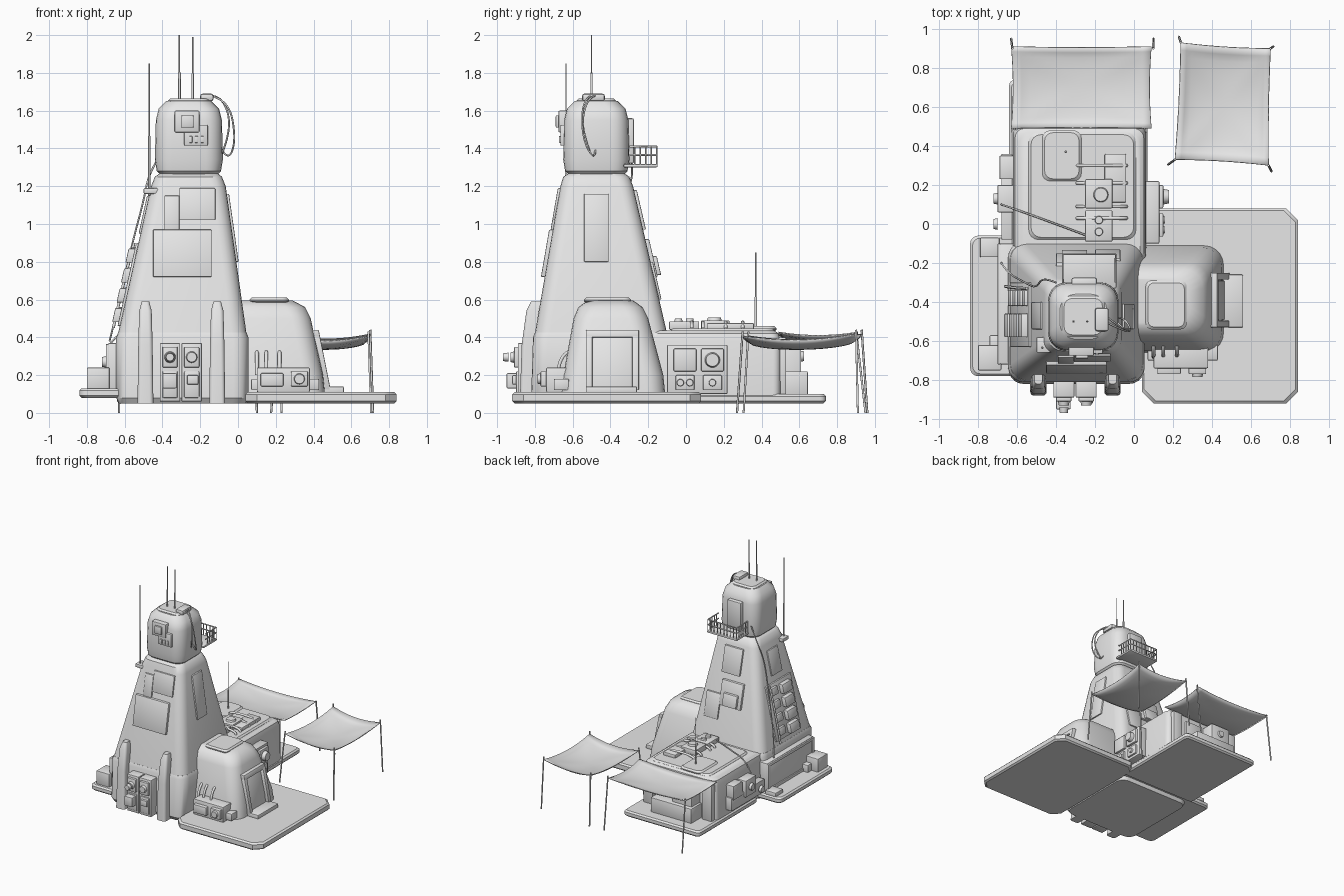
import bpy, bmesh, math
from mathutils import Vector

cube = bpy.data.objects.get("Cube")
if cube:
    bpy.data.objects.remove(cube, do_unlink=True)

grey = bpy.data.materials.new("plain_grey")
grey.use_nodes = True
grey.diffuse_color = (.8, .8, .8, 1)
grey.node_tree.nodes["Principled BSDF"].inputs["Base Color"].default_value = (.8, .8, .8, 1)


def finish(name, bm, angle=35):
    bmesh.ops.recalc_face_normals(bm, faces=bm.faces)
    mesh = bpy.data.meshes.new(name)
    bm.to_mesh(mesh)
    bm.free()
    mesh.materials.append(grey)
    mesh.shade_smooth()
    mesh.set_sharp_from_angle(angle=math.radians(angle))
    ob = bpy.data.objects.new(name, mesh)
    bpy.context.scene.collection.objects.link(ob)
    return ob


def hull(name, points, bevel=.006):
    """Convex block through the given corners, with bevelled edges."""
    bm = bmesh.new()
    for p in points:
        bm.verts.new(p)
    bmesh.ops.convex_hull(bm, input=bm.verts)
    bmesh.ops.dissolve_limit(bm, angle_limit=.03, verts=bm.verts, edges=bm.edges)
    if bevel:
        bmesh.ops.bevel(bm, geom=bm.edges[:], offset=bevel, segments=2, profile=.5,
                        affect='EDGES', clamp_overlap=True)
    return finish(name, bm)


def box(name, x0, x1, y0, y1, z0, z1, bevel=.006):
    return hull(name, [(x, y, z) for x in (x0, x1) for y in (y0, y1) for z in (z0, z1)], bevel)


def loft(name, sections, steps=5):
    """Skin through rounded rectangles (x0, x1, y0, y1, z, radius)."""
    bm = bmesh.new()
    rings = []
    for x0, x1, y0, y1, z, r in sections:
        ring = []
        for k, (cx, cy) in enumerate([(x1 - r, y1 - r), (x0 + r, y1 - r), (x0 + r, y0 + r), (x1 - r, y0 + r)]):
            for i in range(steps + 1):
                a = (k + i / steps) * math.pi / 2
                ring.append(bm.verts.new((cx + r * math.cos(a), cy + r * math.sin(a), z)))
        rings.append(ring)
    n = len(rings[0])
    for low, high in zip(rings, rings[1:]):
        for i in range(n):
            bm.faces.new((low[i], low[(i + 1) % n], high[(i + 1) % n], high[i]))
    bm.faces.new(rings[0][::-1])
    bm.faces.new(rings[-1])
    return finish(name, bm)


def slab(name, x0, x1, y0, y1, z0, z1, r, steps=4, e=.012):
    inner = (x0 + e, x1 - e, y0 + e, y1 - e)
    outer = (x0, x1, y0, y1)
    return loft(name, [inner + (z0, r), outer + (z0 + e, r), outer + (z1 - e, r), inner + (z1, r)], steps)


def panel(name, body, side, u0, u1, z0, z1, depth=.012, bevel=.005):
    """Plate lying on a sloping wall of a tapered body."""
    (low, zl), (high, zh) = body
    k = ("left", "right", "front", "back").index(side)
    out = -1 if k in (0, 2) else 1
    pts = []
    for z in (z0, z1):
        wall = low[k] + (high[k] - low[k]) * (z - zl) / (zh - zl)
        for d in (wall - out * .03, wall + out * depth):
            for u in (u0, u1):
                pts.append((d, u, z) if k < 2 else (u, d, z))
    return hull(name, pts, bevel)


def dial(name, x, y, z, axis, r=.03, depth=.02):
    bm = bmesh.new()
    bmesh.ops.create_cone(bm, cap_ends=True, segments=20, radius1=r, radius2=r * .85, depth=depth)
    ob = finish(name, bm)
    ob.rotation_euler = Vector(axis).to_track_quat('Z', 'Y').to_euler()
    ob.location = (x, y, z)


def tube(name, points, r=.005, smooth=True):
    cu = bpy.data.curves.new(name, 'CURVE')
    cu.dimensions = '3D'
    cu.bevel_depth = r
    cu.bevel_resolution = 1
    cu.use_fill_caps = True
    sp = cu.splines.new('NURBS' if smooth else 'POLY')
    sp.points.add(len(points) - 1)
    for p, co in zip(sp.points, points):
        p.co = (*co, 1)
    if smooth:
        sp.use_endpoint_u = True
        sp.order_u = 3
        sp.resolution_u = 6
    cu.materials.append(grey)
    bpy.context.scene.collection.objects.link(bpy.data.objects.new(name, cu))


def awning(name, corners, sag, pinch):
    """Hanging cloth between four corners, edges drawn inward."""
    a, b, c, d = map(Vector, corners)
    mid = (a + b + c + d) / 4
    n = 16
    bm = bmesh.new()
    grid = []
    for i in range(n + 1):
        for j in range(n + 1):
            u, v = i / n, j / n
            p = (a * (1 - u) + b * u) * (1 - v) + (d * (1 - u) + c * u) * v
            bu, bv = 4 * u * (1 - u), 4 * v * (1 - v)
            p.x += (mid.x - p.x) * pinch * bv
            p.y += (mid.y - p.y) * pinch * bu
            p.z -= sag * (.35 * max(bu, bv) + .65 * math.sqrt(bu * bv))
            grid.append(bm.verts.new(p))
    for i in range(n):
        for j in range(n):
            k = i * (n + 1) + j
            bm.faces.new((grid[k], grid[k + 1], grid[k + n + 2], grid[k + n + 1]))
    ob = finish(name, bm, 60)
    ob.modifiers.new("thickness", 'SOLIDIFY').thickness = .006


# Floor plates
slab("east_platform", .04, .84, -.92, .08, .05, .11, .06, 1)
slab("west_platform", -.84, -.55, -.78, -.06, .08, .13, .04)
slab("rear_platform", -.64, .07, -.05, .74, .05, .1, .03)

# Tower, head and annex shells
loft("tower_base", [(-.63, .04, -.8, -.1, .05, .07), (-.645, .055, -.82, -.09, .08, .08),
                    (-.645, .055, -.81, -.09, .4, .08), (-.635, .045, -.8, -.1, .425, .08)])
loft("tower_shaft", [(-.635, .045, -.8, -.1, .42, .08), (-.46, -.065, -.665, -.28, 1.2, .07),
                     (-.44, -.085, -.65, -.3, 1.25, .07), (-.41, -.11, -.62, -.33, 1.27, .06)])
loft("tower_head", [(-.4, -.12, -.61, -.34, 1.25, .06), (-.43, -.09, -.64, -.31, 1.28, .08),
                    (-.44, -.08, -.65, -.3, 1.34, .09), (-.435, -.085, -.645, -.305, 1.55, .09),
                    (-.42, -.1, -.63, -.32, 1.61, .09), (-.38, -.14, -.59, -.36, 1.65, .08)])
slab("head_cap", -.37, -.15, -.58, -.37, 1.64, 1.665, .04)
loft("annex_shell", [(-.08, .46, -.66, -.11, .1, .1), (-.08, .45, -.65, -.12, .2, .1),
                     (-.08, .385, -.595, -.2, .5, .1), (-.08, .355, -.57, -.23, .56, .1),
                     (-.08, .29, -.52, -.28, .595, .09)])
slab("annex_hatch", .06, .27, -.54, -.29, .58, .61, .03)
loft("rear_block", [(-.63, .065, -.2, .5, .08, .04), (-.62, .06, -.2, .5, .38, .04),
                    (-.61, .05, -.2, .49, .42, .05), (-.59, .03, -.2, .47, .435, .05)])

tower = (((-.635, .045, -.8, -.1), .42), ((-.46, -.065, -.665, -.28), 1.2))
annex = (((0, .455, -.655, -.115), .15), ((0, .385, -.595, -.2), .5))

# Tower cladding
panel("front_panel", tower, "front", -.45, -.14, .72, .97, .02)
panel("front_upper_panel", tower, "front", -.31, -.12, 1.02, 1.19)
panel("front_strip", tower, "front", -.39, -.31, .97, 1.15)
panel("east_panel", tower, "right", -.54, -.41, .8, 1.16)
panel("back_upper_panel", tower, "back", -.35, -.18, .97, 1.18, .015)
panel("back_middle_panel", tower, "back", -.4, -.2, .72, .92, .02)
panel("back_middle_hatch", tower, "back", -.37, -.24, .73, .83, .04)
panel("back_lower_panel", tower, "back", -.2, -.07, .6, .8)
panel("west_panel", tower, "left", -.63, -.3, .46, .9, .012)
panel("west_upper_panel", tower, "left", -.54, -.4, .95, 1.15, .01)
for i in range(4):
    z = .48 + i * .105
    panel("west_equipment", tower, "left", -.58, -.46, z, z + .075, .045)
    panel("west_small_equipment", tower, "left", -.42, -.34, z + .02, z + .08, .03)
tube("west_conduit", [(-.66, -.32, .45), (-.6, -.33, .72), (-.55, -.33, .9)], .008)

# Front buttresses and equipment cabinets
for x in (-.49, -.11):
    loft("front_buttress", [(x - .042, x + .042, -.88, -.7, .05, .02), (x - .038, x + .038, -.87, -.7, .36, .02),
                            (x - .033, x + .033, -.845, -.7, .54, .02), (x - .02, x + .02, -.82, -.7, .59, .015)])
for x in (-.36, -.245):
    box("front_cabinet", x - .054, x + .054, -.89, -.78, .06, .37)
    box("cabinet_upper_door", x - .04, x + .04, -.91, -.88, .24, .35)
    dial("cabinet_dial", x, -.92, .295, (0, -1, 0))
    box("cabinet_lower_door", x - .04, x + .04, -.9, -.88, .08, .22)
box("cabinet_pump", -.4, -.325, -.95, -.88, .13, .21)
dial("pump_nozzle", -.36, -.955, .295, (0, -1, 0), .024, .03)
box("cabinet_meter", -.27, -.21, -.92, -.88, .15, .2)

# Annex doorway and step
panel("door_lintel", annex, "right", -.53, -.25, .4, .44, .03)
panel("door_jamb", annex, "right", -.53, -.495, .12, .42, .03)
panel("door_jamb", annex, "right", -.285, -.25, .12, .42, .03)
panel("door_leaf", annex, "right", -.49, -.29, .13, .4, .008)
box("door_step", .42, .56, -.53, -.26, .1, .14)

# Equipment beside the annex
box("annex_pipe_bank", .07, .43, -.7, -.62, .12, .18)
box("annex_tank", .1, .38, -.74, -.6, .11, .24)
box("annex_meter", .12, .24, -.77, -.7, .14, .21)
box("annex_valve_box", .28, .37, -.77, -.7, .14, .22)
dial("annex_dial", .325, -.775, .18, (0, -1, 0))
for x in (.1, .15, .22):
    tube("annex_pipe", [(x, -.68, .2), (x, -.67, .32), (x, -.6, .33)], .01)

# Head instruments, door and balcony
box("head_sensor", -.335, -.205, -.675, -.6, 1.485, 1.6)
box("head_sensor_lens", -.3, -.235, -.69, -.67, 1.51, 1.575)
box("head_keypad", -.285, -.16, -.665, -.6, 1.415, 1.525)
for x in (-.25, -.22, -.19):
    box("keypad_slot", x - .008, x + .008, -.672, -.66, 1.43, 1.465, .002)
box("head_door", -.32, -.19, -.33, -.275, 1.32, 1.56, .01)
box("balcony_floor", -.37, -.09, -.33, -.15, 1.3, 1.318)
rail = [(-.365, -.3), (-.365, -.155), (-.095, -.155), (-.095, -.3)]
for z in (1.41, 1.365):
    tube("balcony_rail", [(x, y, z) for x, y in rail], .005, False)
for (xa, ya), (xb, yb), n in zip(rail, rail[1:], (5, 9, 5)):
    for i in range(n):
        x, y = xa + (xb - xa) * i / n, ya + (yb - ya) * i / n
        tube("balcony_baluster", [(x, y, 1.31), (x, y, 1.41)], .004, False)

# Antennas
for x, y, z0, z1 in ((-.31, -.5, 1.64, 2), (-.24, -.5, 1.64, 1.99), (-.47, -.635, 1.15, 1.85), (-.35, .37, .42, .85)):
    tube("antenna_mast", [(x, y, z0), (x, y, z1)], .004, False)
    tube("antenna_sleeve", [(x, y, z0), (x, y, z0 + (z1 - z0) * .45)], .007, False)
box("antenna_bracket", -.5, -.42, -.66, -.58, 1.16, 1.19)

# Cables
box("cable_socket", -.2, -.13, -.55, -.43, 1.65, 1.69, .012)
tube("head_cable", [(-.15, -.5, 1.68), (-.05, -.55, 1.66), (-.01, -.55, 1.45), (-.05, -.48, 1.33), (-.09, -.48, 1.4)])
tube("head_cable", [(-.15, -.47, 1.68), (-.08, -.52, 1.68), (-.03, -.56, 1.5), (-.09, -.5, 1.36)])
tube("shaft_cable", [(-.4, -.3, 1.38), (-.47, -.27, 1.28), (-.5, -.33, 1.12), (-.56, -.3, .9), (-.65, -.25, .5), (-.68, -.2, .38)])
tube("roof_cable", [(-.68, .1, .36), (-.62, .08, .45), (-.4, 0, .46), (-.24, -.06, .47)])

# Roof of the rear block
slab("roof_plate", -.54, .01, -.08, .47, .42, .448, .05)
slab("roof_hatch", -.47, -.27, .22, .48, .43, .46, .04)
box("roof_unit", -.25, -.11, .08, .23, .44, .49)
box("roof_unit", -.25, -.11, -.09, .07, .44, .485)
dial("roof_fan", -.17, .15, .495, (0, 0, 1), .04)
for y in (.02, -.04):
    dial("roof_vent", -.18, y, .49, (0, 0, 1), .022)
box("roof_duct", -.15, -.04, .11, .36, .44, .475)
for y in (.03, .09, .21, .3):
    tube("roof_pipe", [(-.29, y, .45), (-.29, y, .48), (-.04, y, .48), (-.04, y, .45)], .01)

# East service wall
box("east_service_panel", .04, .13, -.1, .22, .1, .36)
for y in (-.005, .14):
    box("service_upper_door", .12, .15, y - .06, y + .06, .22, .34)
    box("service_lower_door", .12, .145, y - .05, y + .05, .12, .2)
dial("service_wheel", .165, .14, .28, (1, 0, 0), .04, .03)
for y in (-.03, .02, .14):
    dial("service_gauge", .15, y, .16, (1, 0, 0), .02)

# West walls and stores
box("west_wall_cabinet", -.69, -.6, -.72, -.1, .12, .37, .01)
for y in (-.72, -.13):
    box("cabinet_post", -.7, -.68, y, y + .03, .13, .36)
for z in (.13, .34):
    box("cabinet_bar", -.7, -.68, -.72, -.1, z, z + .025)
box("storage_crate", -.8, -.68, -.75, -.62, .12, .24)
box("storage_crate", -.74, -.67, -.65, -.57, .12, .19)
box("platform_crate", -.79, -.69, -.17, -.07, .12, .16)
box("west_wall_pack", -.68, -.6, -.08, .36, .14, .25)
box("west_meter", -.7, -.6, .06, .2, .2, .34)
box("west_meter", -.69, -.6, .23, .35, .23, .35)
dial("west_gauge", -.71, .13, .27, (-1, 0, 0))
dial("west_gauge", -.71, .0, .2, (-1, 0, 0))

# Rear wall under the awning
for x in (-.58, -.03):
    box("rear_pillar", x - .03, x + .06, .48, .53, .09, .4)
box("rear_cabinet", -.48, -.3, .48, .61, .09, .37)
box("rear_door", -.27, -.11, .48, .52, .1, .36)
box("rear_bench", -.5, -.12, .5, .645, .09, .22)
dial("rear_gauge", -.39, .615, .3, (0, 1, 0))

# Awnings and poles
awning("rear_awning", [(-.63, .49, .43), (.09, .49, .43), (.09, .91, .43), (-.63, .91, .43)], .05, .03)
for x in (-.63, .1):
    tube("rear_awning_pole", [(x, .95, 0), (x * .99, .9, .44)], .006, False)
tops = [(.21, .33, .41), (.69, .3, .41), (.7, .9, .42), (.24, .93, .42)]
awning("free_awning", tops, .075, .03)
for (x, y, z), (fx, fy) in zip(tops, ((.175, .305), (.705, .27), (.715, .91), (.23, .96))):
    tube("free_awning_pole", [(fx, fy, 0), (x, y, z + .02)], .006, False)
